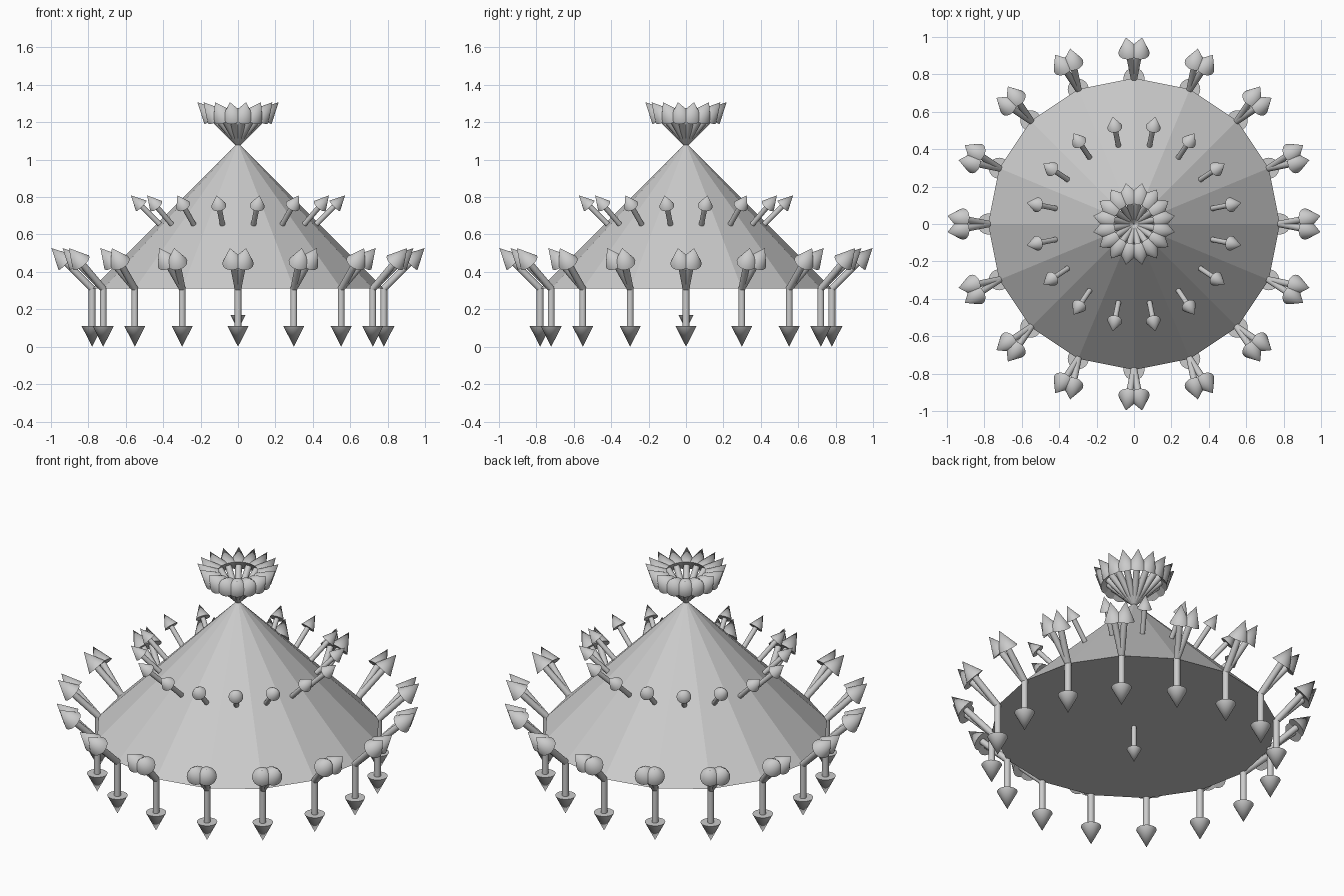
import bpy, bmesh, math
from mathutils import Vector, Matrix

if "Cube" in bpy.data.objects:
    bpy.data.objects.remove(bpy.data.objects["Cube"])

N = 16
R, Z0, Z1 = 0.78, 0.31, 1.09
H = Z1 - Z0
APO = R * math.cos(math.pi / N)
NR, NZ = H / math.hypot(H, APO), APO / math.hypot(H, APO)
DOWN = Vector((0, 0, -1))


def polar(r, a, z):
    return Vector((r * math.cos(a), r * math.sin(a), z))


def finish(bm, name):
    mesh = bpy.data.meshes.new(name)
    bm.to_mesh(mesh)
    bm.free()
    ob = bpy.data.objects.new(name, mesh)
    bpy.context.collection.objects.link(ob)
    return ob


def arrows(name, items, length, shaft_r, head_r, head_len):
    """One object holding an arrow for each (start, direction)."""
    bm = bmesh.new()
    neck = length - head_len
    for start, d in items:
        m = Matrix.Translation(start) @ d.to_track_quat('Z', 'Y').to_matrix().to_4x4()
        for r1, z, depth in ((shaft_r, 0, neck), (head_r, neck, head_len)):
            r2 = shaft_r if z == 0 else 0
            bmesh.ops.create_cone(bm, cap_ends=True, segments=24, radius1=r1, radius2=r2,
                                  depth=depth,
                                  matrix=m @ Matrix.Translation((0, 0, z + depth / 2)))
    bmesh.ops.remove_doubles(bm, verts=bm.verts, dist=1e-6)
    ob = finish(bm, name)
    bpy.ops.object.select_all(action='DESELECT')
    ob.select_set(True)
    bpy.context.view_layer.objects.active = ob
    bpy.ops.object.shade_smooth_by_angle(angle=math.radians(40))


# Flat-sided cone, one vertex on the +x axis
bm = bmesh.new()
rim = [bm.verts.new(polar(R, 2 * math.pi * i / N, Z0)) for i in range(N)]
apex = bm.verts.new((0, 0, Z1))
bm.faces.new(rim[::-1])
for i in range(N):
    bm.faces.new((rim[i], rim[(i + 1) % N], apex))
finish(bm, "cone")

# Directions of the sloping faces
angles = [2 * math.pi * (i + 0.5) / N for i in range(N)]
normals = [polar(NR, a, NZ) for a in angles]
corners = [polar(R, 2 * math.pi * i / N, Z0) for i in range(N)]

# Large arrows at the corners: down, two outward per corner, and the apex fan
big = (0.31, 0.018, 0.056, 0.11)
arrows("rim_down_arrows", [(c, DOWN) for c in corners], *big)
arrows("rim_outward_arrows",
       [(corners[(i + k) % N], normals[i]) for i in range(N) for k in (0, 1)], *big)
arrows("apex_arrows", [(Vector((0, 0, Z1)), n) for n in normals], *big)

# Small arrows at the middle of each face and under the base
rs = 0.427
zs = Z1 - H * rs / APO
small = (0.22, 0.014, 0.04, 0.08)
arrows("face_arrows", [(polar(rs, a, zs), n) for a, n in zip(angles, normals)], *small)
arrows("base_arrow", [(Vector((0, 0, Z0)), DOWN)], *small)
